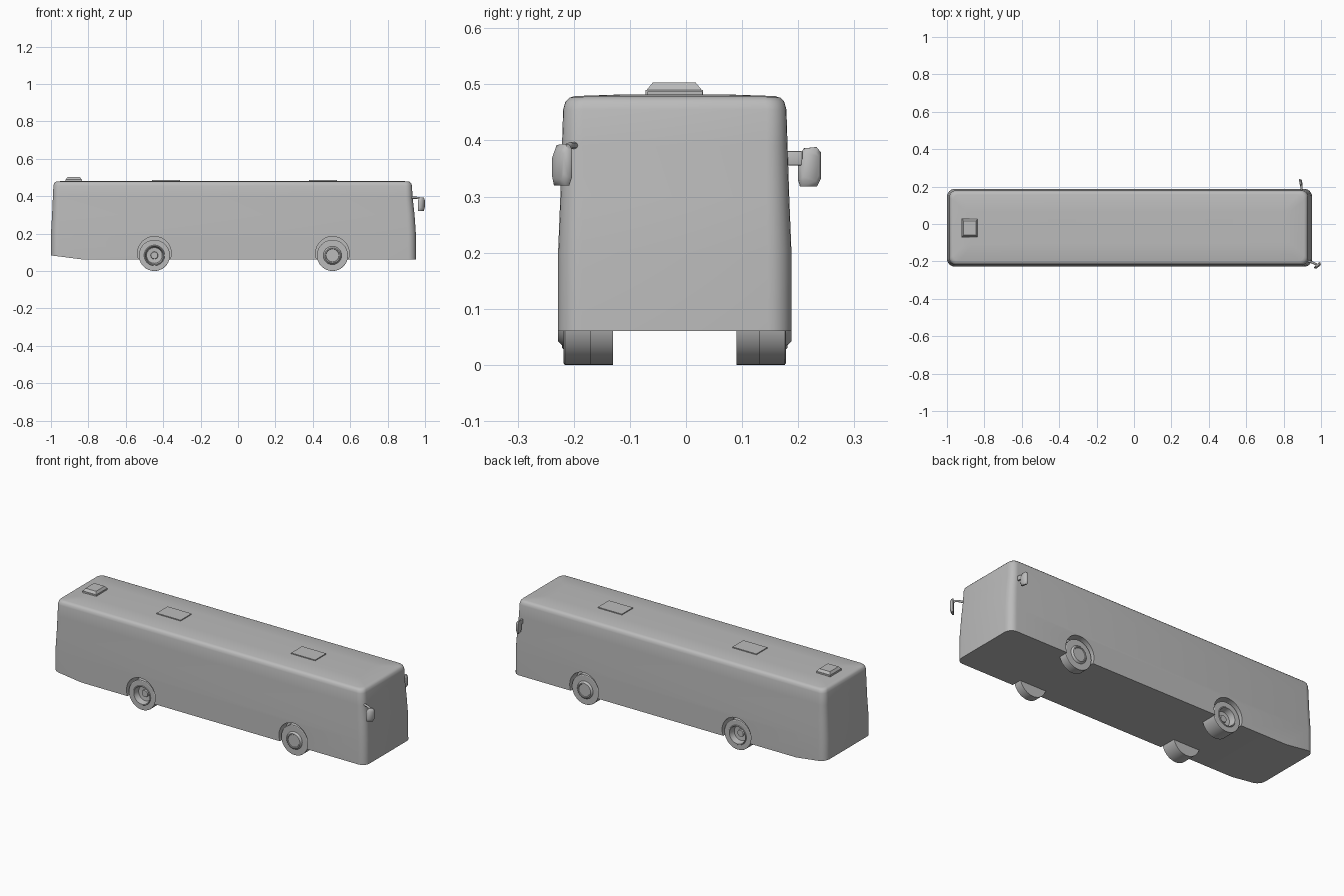
import bpy, bmesh, math
from mathutils import Vector, Matrix

if "Cube" in bpy.data.objects:
    bpy.data.objects.remove(bpy.data.objects["Cube"])

CY = -0.02          # body centre line in y
WZ = 0.083          # wheel radius and axle height

grey = bpy.data.materials.new("plain grey")
grey.diffuse_color = (0.5, 0.5, 0.5, 1)
grey.use_nodes = True
grey.node_tree.nodes["Principled BSDF"].inputs["Base Color"].default_value = grey.diffuse_color


def finish(name, bm, angle=35):
    bmesh.ops.recalc_face_normals(bm, faces=bm.faces[:])
    me = bpy.data.meshes.new(name)
    bm.to_mesh(me)
    bm.free()
    me.materials.append(grey)
    ob = bpy.data.objects.new(name, me)
    bpy.context.collection.objects.link(ob)
    smooth(ob, angle)
    return ob


def smooth(ob, angle=35):
    bpy.ops.object.select_all(action='DESELECT')
    ob.select_set(True)
    bpy.context.view_layer.objects.active = ob
    bpy.ops.object.shade_smooth_by_angle(angle=math.radians(angle))


def bridge(bm, a, b):
    n = len(a)
    for i in range(n):
        bm.faces.new((a[i], a[(i + 1) % n], b[(i + 1) % n], b[i]))


def rounded_ring(bm, z, x0, x1, hw, rad, seg=6):
    """Rounded rectangle of vertices at height z."""
    ring = []
    corners = ((x1 - rad, hw - rad, 0), (x0 + rad, hw - rad, 90),
               (x0 + rad, rad - hw, 180), (x1 - rad, rad - hw, 270))
    for cx, cy, start in corners:
        for i in range(seg + 1):
            a = math.radians(start + 90 * i / seg)
            ring.append(bm.verts.new((cx + rad * math.cos(a),
                                      CY + cy + rad * math.sin(a), z)))
    return ring


# Body shell: stacked rounded outlines (z, rear x, front x, half width, corner radius)
layers = [(0.06, -1.0, 0.952, 0.208, 0.042), (0.20, -1.0, 0.951, 0.208, 0.042),
          (0.30, -0.994, 0.944, 0.204, 0.04), (0.39, -0.99, 0.934, 0.201, 0.037),
          (0.455, -0.987, 0.93, 0.199, 0.035), (0.469, -0.983, 0.926, 0.195, 0.034),
          (0.476, -0.977, 0.919, 0.188, 0.032), (0.479, -0.967, 0.909, 0.178, 0.03),
          (0.482, -0.88, 0.82, 0.09, 0.02)]
bm = bmesh.new()
rings = [rounded_ring(bm, *l) for l in layers]
for a, b in zip(rings, rings[1:]):
    bridge(bm, a, b)
bm.faces.new(rings[-1])
bm.faces.new(rings[0])
# Sloped rear underside
res = bmesh.ops.bisect_plane(bm, geom=bm.verts[:] + bm.edges[:] + bm.faces[:],
                             plane_co=(-0.82, 0, 0.06),
                             plane_no=Vector((0.023, 0, 0.18)).normalized(),
                             clear_inner=True)
bmesh.ops.holes_fill(bm, edges=[e for e in bm.edges if e.is_boundary], sides=0)
body = finish("body", bm)


def lathe(name, profile, cx, cz, side, seg=40, closed=False):
    """Spin (radius, distance outward from centre line) about the y axis."""
    bm = bmesh.new()
    rs = []
    for r, d in profile:
        rs.append([bm.verts.new((cx + r * math.cos(2 * math.pi * i / seg),
                                 CY + side * d,
                                 cz + r * math.sin(2 * math.pi * i / seg)))
                   for i in range(seg)])
    for a, b in zip(rs, rs[1:]):
        bridge(bm, a, b)
    bm.faces.new(rs[0])
    bm.faces.new(rs[-1])
    return finish(name, bm, 30)


front_profile = [(WZ, 0.15), (WZ, 0.196), (0.08, 0.198), (0.054, 0.198),
                 (0.049, 0.198), (0.047, 0.202), (0.041, 0.208), (0.036, 0.208),
                 (0.034, 0.205)]
rear_profile = [(WZ, 0.11), (WZ, 0.196), (0.08, 0.198), (0.055, 0.198),
                (0.053, 0.201), (0.049, 0.201), (0.042, 0.168), (0.02, 0.166),
                (0.018, 0.174)]

# Wheels and the wheel arches cut for them
for label, cx, prof in (("front", 0.505, front_profile), ("rear", -0.447, rear_profile)):
    for side, hand in ((-1, "right"), (1, "left")):
        lathe(f"{label}_{hand}_wheel", prof, cx, WZ, side)
        cutter = lathe("arch_cutter", [(0.09, prof[0][1]), (0.09, 0.25)], cx, 0.094, side)
        cutter.hide_render = True
        mod = body.modifiers.new("arch", 'BOOLEAN')
        mod.operation = 'DIFFERENCE'
        mod.solver = 'EXACT'
        mod.object = cutter
        bpy.context.view_layer.objects.active = body
        bpy.ops.object.modifier_apply(modifier=mod.name)
        bpy.data.objects.remove(cutter)
smooth(body)


def box(name, loc, size, taper=1.0, rot=0.0, bevel=0.0):
    bm = bmesh.new()
    bmesh.ops.create_cube(bm, size=1)
    for v in bm.verts:
        k = taper if v.co.z > 0 else 1.0
        v.co = Vector((v.co.x * size[0] * k, v.co.y * size[1] * k, v.co.z * size[2]))
    if bevel:
        bmesh.ops.bevel(bm, geom=bm.edges[:], offset=bevel, segments=2,
                        profile=0.5, affect='EDGES')
    bmesh.ops.transform(bm, matrix=Matrix.Translation(loc) @ Matrix.Rotation(rot, 4, 'Z'),
                        verts=bm.verts[:])
    return finish(name, bm)


# Roof hatches
for i, x in enumerate((-0.385, 0.455)):
    box(f"roof_hatch_{i + 1}", (x, CY, 0.482), (0.15, 0.098, 0.01))

# Roof vent: low base with a tapered cap
box("vent_base", (-0.878, -0.021, 0.484), (0.086, 0.102, 0.012))
box("vent_cap", (-0.878, -0.021, 0.4965), (0.084, 0.098, 0.013), taper=0.78)


def mirror_head(name, loc, width, height, thick, rot):
    """Thin shell with a six-sided outline and a smaller, bulged back."""
    outline = [(-0.42, -0.5), (0.32, -0.5), (0.5, -0.3), (0.5, 0.36), (0.3, 0.5),
               (-0.25, 0.47), (-0.5, 0.2), (-0.5, -0.35)]
    bm = bmesh.new()
    rs = []
    for k, t in ((1.0, -0.5), (1.0, 0.05), (0.72, 0.5)):
        rs.append([bm.verts.new((t * thick, u * k * width, v * k * height))
                   for u, v in outline])
    for a, b in zip(rs, rs[1:]):
        bridge(bm, a, b)
    bm.faces.new(rs[0])
    bm.faces.new(rs[-1])
    bmesh.ops.transform(bm, matrix=Matrix.Translation(loc) @ Matrix.Rotation(rot, 4, 'Z'),
                        verts=bm.verts[:])
    return finish(name, bm, 50)


def arm(name, points, r):
    """Bent bar along a short path."""
    cu = bpy.data.curves.new(name, 'CURVE')
    cu.dimensions = '3D'
    cu.bevel_depth = r
    cu.bevel_resolution = 2
    cu.use_fill_caps = True
    sp = cu.splines.new('POLY')
    sp.points.add(len(points) - 1)
    for p, co in zip(sp.points, points):
        p.co = (*co, 1)
    cu.materials.append(grey)
    ob = bpy.data.objects.new(name, cu)
    bpy.context.collection.objects.link(ob)


# Door-side mirror hanging ahead of the windscreen corner
mirror_head("right_mirror", (0.982, -0.223, 0.357), 0.042, 0.074, 0.016, math.radians(-48))
arm("right_mirror_arm", [(0.92, -0.195, 0.391), (0.955, -0.206, 0.391),
                         (0.972, -0.215, 0.388), (0.979, -0.22, 0.378)], 0.006)

# Driver-side mirror standing off the side wall
mirror_head("left_mirror", (0.892, 0.221, 0.353), 0.04, 0.07, 0.015, math.radians(12))
box("left_mirror_arm", (0.896, 0.191, 0.368), (0.01, 0.034, 0.026), bevel=0.003)
